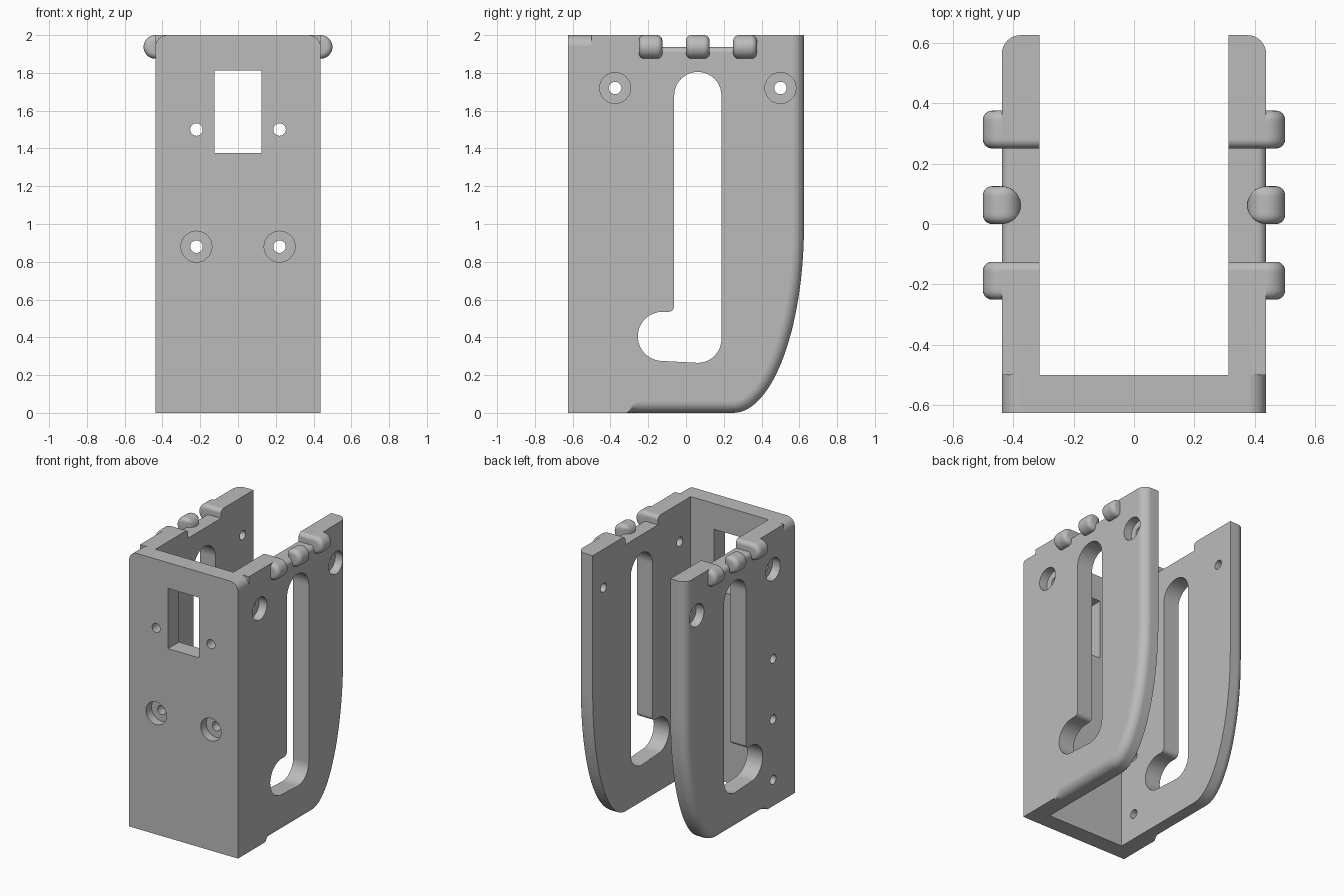
import bpy, bmesh
from math import sin, cos, pi, sqrt, hypot, radians

cube = bpy.data.objects.get("Cube")
if cube:
    bpy.data.objects.remove(cube)

W, D, H = 0.4375, 0.625, 2.0     # half width, half depth, height
R = 0.0625                       # edge rounding and knob radius
INNER, FRONT_IN = 0.3125, -0.5   # inner faces of the walls

grey = bpy.data.materials.new("plain_grey")
grey.use_nodes = True
COLOUR = (0.5, 0.5, 0.5, 1)
grey.diffuse_color = COLOUR
grey.node_tree.nodes["Principled BSDF"].inputs["Base Color"].default_value = COLOUR


def loft(name, rings):
    """Closed solid through a list of equal-length rings of 3D points."""
    bm = bmesh.new()
    rows = [[bm.verts.new(p) for p in ring] for ring in rings]
    n = len(rows[0])
    for a, b in zip(rows, rows[1:]):
        for i in range(n):
            j = (i + 1) % n
            bm.faces.new((a[i], a[j], b[j], b[i]))
    bm.faces.new(rows[0])
    bm.faces.new(rows[-1])
    bmesh.ops.recalc_face_normals(bm, faces=bm.faces)
    mesh = bpy.data.meshes.new(name)
    bm.to_mesh(mesh)
    bm.free()
    mesh.materials.append(grey)
    obj = bpy.data.objects.new(name, mesh)
    bpy.context.collection.objects.link(obj)
    return obj


def prism_x(name, pts, lo, hi):
    return loft(name, [[(x, y, z) for y, z in pts] for x in (lo, hi)])


def prism_y(name, pts, lo, hi):
    return loft(name, [[(x, y, z) for x, z in pts] for y in (lo, hi)])


def arc(u, v, r, start, end, n=12):
    steps = [radians(start + (end - start) * i / n) for i in range(n + 1)]
    return [(u + r * cos(a), v + r * sin(a)) for a in steps]


def circle(u, v, r, n=32):
    return arc(u, v, r, 0, 360, n)[:-1]


def rect(u0, u1, v0, v1):
    return [(u0, v0), (u1, v0), (u1, v1), (u0, v1)]


def smooth(obj):
    bpy.ops.object.select_all(action='DESELECT')
    obj.select_set(True)
    bpy.context.view_layer.objects.active = obj
    bpy.ops.object.shade_smooth_by_angle(angle=radians(30))


# Body: side outline swept across the width, drawn in where the edge is rounded
def outline(d):
    pts = [(-D, H), (-D, 0), (-0.31, 0), (-0.28, d * 0.75), (-0.25, d)]
    a, b, n = 0.375, 1.0, 28
    for i in range(n + 1):
        t = -pi / 2 + pi / 2 * i / n
        ny, nz = cos(t) / a, sin(t) / b
        k = d / hypot(ny, nz)
        pts.append((0.25 + a * cos(t) - k * ny, b + b * sin(t) - k * nz))
    return pts + [(D - d, H)]


SEG = 8
half = [(W - R + R * cos(pi / 2 * i / SEG), R - R * sin(pi / 2 * i / SEG))
        for i in range(SEG + 1)]
layers = [(-x, d) for x, d in half] + [(x, d) for x, d in reversed(half)]
body = loft("bracket_body", [[(x, y, z) for y, z in outline(d)] for x, d in layers])

cutters = []

# Open channel between the side walls
cutters.append(prism_x("channel_cutter", rect(FRONT_IN, 1, -1, 3), -INNER, INNER))

# Long slot with a foot, through both walls
slot = (arc(R, 1.68, 0.125, 0, 180, 20)
        + arc(-0.0925, 0.565, 0.03, 0, -90, 6)
        + arc(-0.125, 0.405, 0.13, 90, 265, 20)
        + arc(R, 0.39, 0.125, 265, 360, 12))
cutters.append(prism_x("slot_cutter", slot, -1, 1))

# Lowered rim between the outer knobs, with eased ends
rim = 1.9375
notch = ([(-0.125, rim)] + [(0.25, rim)] + arc(0.28, 1.97, 0.03, 180, 90, 6)
         + [(0.28, 2.1), (-0.155, 2.1)] + arc(-0.155, 1.97, 0.03, 90, 0, 6))
cutters.append(prism_x("rim_cutter", notch, -1, 1))


# Rounded top edges: front corners and the lowered rim
def corner(side, top, r):
    pts = [(W + 0.1, top + 0.1), (W - r, top + 0.1)]
    pts += arc(W - r, top - r, r, 90, 0, 8) + [(W + 0.1, top - r)]
    return [(side * x, z) for x, z in pts]


for side in (-1, 1):
    cutters.append(prism_y("front_corner_cutter", corner(side, H, R), -1, FRONT_IN))
    cutters.append(prism_y("rim_edge_cutter", corner(side, rim, 0.03), -0.125, 0.25))

# Front window and screw holes, the lower pair counterbored
HOLE, BORE, DEPTH = 0.033, 0.082, 0.0625
cutters.append(prism_y("window_cutter", rect(-0.125, 0.125, 1.375, 1.8125), -1, 0))
for x in (-0.22, 0.22):
    for z in (0.88, 1.5):
        cutters.append(prism_y("front_hole_cutter", circle(x, z, HOLE), -1, 0))
    cutters.append(prism_y("front_bore_cutter", circle(x, 0.88, BORE), -1, -D + DEPTH))

# Counterbored side holes through both walls
for y in (-0.375, 0.5):
    cutters.append(prism_x("side_hole_cutter", circle(y, 1.72, HOLE), -1, 1))
    for side in (-1, 1):
        cutters.append(prism_x("side_bore_cutter", circle(y, 1.72, BORE),
                               side * (W - DEPTH), side))

# Row of small holes in the right wall only
for z in (0.19, 0.63, 1.07):
    cutters.append(prism_x("right_hole_cutter", circle(-0.375, z, HOLE), -1, 0))

for cutter in cutters:
    mod = body.modifiers.new("cut", 'BOOLEAN')
    mod.operation, mod.solver, mod.object = 'DIFFERENCE', 'EXACT', cutter

bpy.context.view_layer.update()
evaluated = body.evaluated_get(bpy.context.evaluated_depsgraph_get())
cut_mesh = bpy.data.meshes.new_from_object(evaluated)
body.modifiers.clear()
body.data = cut_mesh
for cutter in cutters:
    bpy.data.objects.remove(cutter)
smooth(body)
body.modifiers.new("even_shading", 'WEIGHTED_NORMAL').keep_sharp = True


# Knobs along the top: short rounded drums, the middle one domed inwards
def knob(name, side, y, domed):
    e = 0.03
    end = [(0.004, R)] + [(R - e + e * sin(pi / 2 * i / 6), R - e + e * cos(pi / 2 * i / 6))
                          for i in range(7)]
    profile = end + [(R, v) for v in (0.02, 0, -0.02)] + [(r, -v) for r, v in reversed(end)]
    rings = []
    for r, v in profile:
        ring = []
        for dx, dz in circle(0, 0, r):
            w = v
            if domed and dx < 0:
                limit = sqrt(max(R * R - dx * dx, 0))
                w = max(-limit, min(limit, v))
            ring.append((side * (W + dx), y + w, rim + dz))
        rings.append(ring)
    smooth(loft(name, rings))


for side, label in ((1, "left"), (-1, "right")):
    for y, place in ((-0.1875, "front"), (R, "middle"), (0.3125, "back")):
        knob(f"{label}_{place}_knob", side, y, place == "middle")
